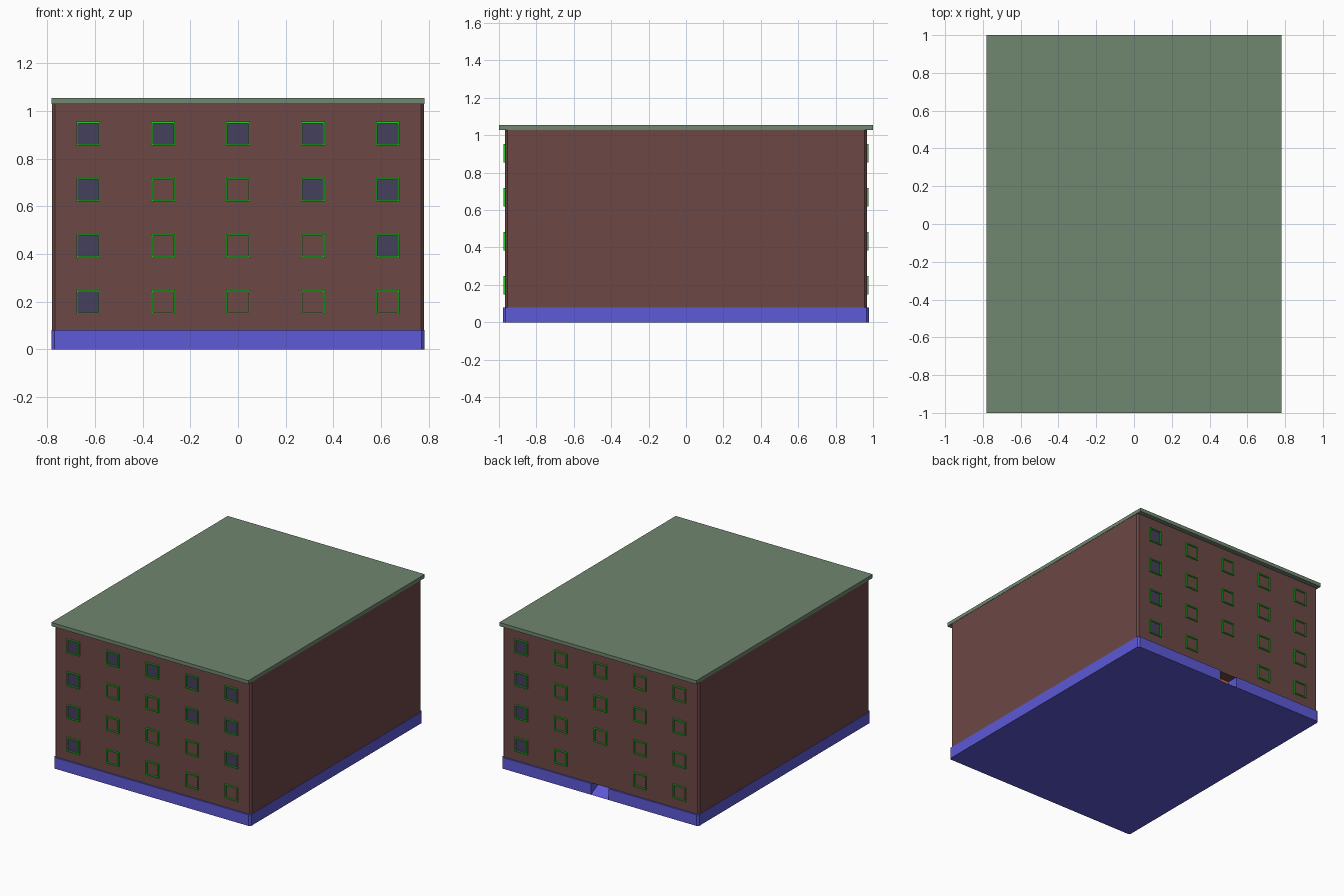
import bpy, bmesh

if "Cube" in bpy.data.objects:
    bpy.data.objects.remove(bpy.data.objects["Cube"])


def material(name, rgb):
    m = bpy.data.materials.new(name)
    m.diffuse_color = (*rgb, 1)
    m.use_nodes = True
    m.node_tree.nodes["Principled BSDF"].inputs["Base Color"].default_value = m.diffuse_color
    return m


BRICK = material("brick", (0.15, 0.065, 0.06))
BLUE = material("plinth_blue", (0.11, 0.10, 0.68))
ROOF = material("roof_green", (0.16, 0.24, 0.16))
GREEN = material("frame_green", (0.02, 0.60, 0.02))
GLASS = material("glass", (0.06, 0.05, 0.11))
ORANGE = material("door_orange", (0.55, 0.16, 0.06))


def prism(name, outline, direction, mat):
    """Extrude a closed 3D outline along a direction."""
    bm = bmesh.new()
    face = bm.faces.new([bm.verts.new(p) for p in outline])
    ext = bmesh.ops.extrude_face_region(bm, geom=[face])["geom"]
    bmesh.ops.translate(bm, vec=direction,
                        verts=[g for g in ext if isinstance(g, bmesh.types.BMVert)])
    bmesh.ops.recalc_face_normals(bm, faces=bm.faces)
    me = bpy.data.meshes.new(name)
    bm.to_mesh(me)
    bm.free()
    me.materials.append(mat)
    ob = bpy.data.objects.new(name, me)
    bpy.context.collection.objects.link(ob)
    return ob


def chamfered(x, y, z, c, notch=()):
    """Plan rectangle with cut corners and an optional notch in the back edge."""
    pts = [(-x + c, -y), (x - c, -y), (x, -y + c), (x, y - c), (x - c, y),
           *notch, (-x + c, y), (-x, y - c), (-x, -y + c)]
    return [(px, py, z) for px, py in pts]


# Plinth with entrance recess in the back
PW, PY, PH = 0.07, 0.978, 0.08
IN = 0.89
prism("plinth", chamfered(0.782, PY, 0, 0.012,
      [(PW, PY), (PW, IN), (-PW, IN), (-PW, PY)]), (0, 0, PH), BLUE)

# Entrance ramp and the door behind it
prism("entrance_ramp", [(-PW, PY, 0), (-PW, IN, 0), (-PW, IN, 0.045)],
      (2 * PW, 0, 0), BLUE)
prism("door", [(-PW, IN, 0.03), (PW, IN, 0.03), (PW, IN, PH), (-PW, IN, PH)],
      (0, 0.004, 0), ORANGE)

# Walls and flat roof
WY = 0.967
prism("walls", chamfered(0.78, WY, PH, 0.012), (0, 0, 0.95), BRICK)
prism("roof", [(-0.782, -1, 1.028), (0.782, -1, 1.028), (0.782, 1, 1.028), (-0.782, 1, 1.028)],
      (0, 0, 0.026), ROOF)


def window(x, z, side, lit, tag):
    h, t, y0, y1 = 0.05, 0.007, side * (WY - 0.005), side * 0.977
    # Square frame made of an outer and an inner ring
    bm = bmesh.new()
    rings = []
    for r, y in ((h, y0), (h, y1), (h - t, y1), (h - t, y0)):
        rings.append([bm.verts.new((x + sx * r, y, z + sz * r))
                      for sx, sz in ((-1, -1), (1, -1), (1, 1), (-1, 1))])
    for k in range(4):
        a, b = rings[k], rings[(k + 1) % 4]
        for i in range(4):
            j = (i + 1) % 4
            bm.faces.new((a[i], a[j], b[j], b[i]))
    bmesh.ops.recalc_face_normals(bm, faces=bm.faces)
    me = bpy.data.meshes.new("window_frame_" + tag)
    bm.to_mesh(me)
    bm.free()
    me.materials.append(GREEN)
    bpy.context.collection.objects.link(bpy.data.objects.new(me.name, me))
    # Pane, just proud of the wall where it shows, else just behind
    g, y = h - t, side * (WY + (0.001 if lit else -0.001))
    prism("window_pane_" + tag,
          [(x - g, y, z - g), (x + g, y, z - g), (x + g, y, z + g), (x - g, y, z + g)],
          (0, -side * 0.004, 0), GLASS)


# Window grids, front and back; the door takes one place at the back
front_lit = {0: (0,), 1: (0, 4), 2: (0, 3, 4), 3: (0, 1, 2, 3, 4)}
for row in range(4):
    for col in range(5):
        x, z = (col - 2) * 0.314, 0.198 + row * 0.2355
        window(x, z, -1, col in front_lit[row], f"front_{row}_{col}")
        if (row, col) != (0, 2):
            window(x, z, 1, col == 4, f"back_{row}_{col}")
